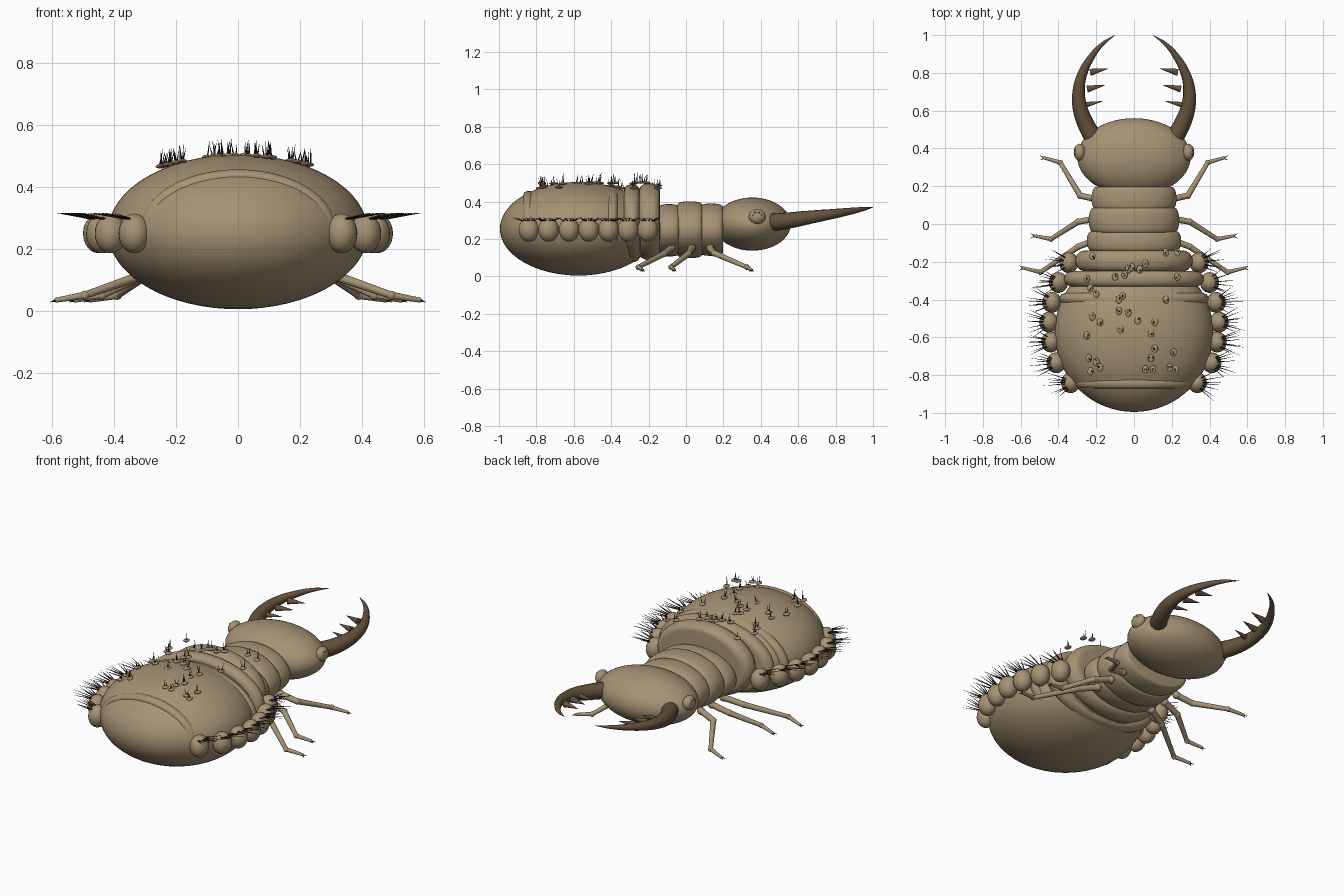
import bpy, bmesh, math, random
from mathutils import Vector, Matrix

if "Cube" in bpy.data.objects:
    bpy.data.objects.remove(bpy.data.objects["Cube"])

random.seed(4)


def material(name, rgb):
    m = bpy.data.materials.new(name)
    m.diffuse_color = (*rgb, 1)
    m.use_nodes = True
    m.node_tree.nodes["Principled BSDF"].inputs["Base Color"].default_value = m.diffuse_color
    return m


TAN = material("tan shell", (0.38, 0.29, 0.175))
BROWN = material("brown jaw", (0.13, 0.085, 0.048))
DARK = material("dark bristle", (0.035, 0.024, 0.016))


def finish(name, bm, mat):
    me = bpy.data.meshes.new(name)
    bmesh.ops.recalc_face_normals(bm, faces=bm.faces)
    bm.to_mesh(me)
    bm.free()
    me.materials.append(mat)
    ob = bpy.data.objects.new(name, me)
    bpy.context.collection.objects.link(ob)
    bpy.context.view_layer.objects.active = ob
    ob.select_set(True)
    bpy.ops.object.shade_smooth_by_angle(angle=math.radians(50))
    ob.select_set(False)
    return ob


def ball(bm, c, r, seg=24):
    mat = Matrix.Translation(c) @ Matrix.Diagonal((*r, 1))
    bmesh.ops.create_uvsphere(bm, u_segments=seg, v_segments=seg // 2, radius=1, matrix=mat)


def rod(bm, a, b, r1, r2, seg=10):
    a, b = Vector(a), Vector(b)
    d = b - a
    mat = Matrix.Translation((a + b) / 2) @ d.to_track_quat('Z', 'Y').to_matrix().to_4x4()
    bmesh.ops.create_cone(bm, cap_ends=True, segments=seg, radius1=r1, radius2=r2,
                          depth=d.length, matrix=mat)


def barrel(name, y, half, rx, rz, cz, edge=0.04, seg=64):
    """Rounded disc with its axis along y."""
    bm = bmesh.new()
    prof = [(-half, 0.001)]
    for i in range(17):
        t = math.pi * i / 16
        prof.append((-half * math.cos(t), 1 - edge / rx * (1 - math.sin(t) ** 0.8)))
    prof.append((half, 0.001))
    rings = [[bm.verts.new((rx * k * math.cos(2 * math.pi * j / seg), y + dy,
                            cz + rz * k * math.sin(2 * math.pi * j / seg)))
              for j in range(seg)] for dy, k in prof]
    for p, q in zip(rings, rings[1:]):
        for j in range(seg):
            n = (j + 1) % seg
            bm.faces.new((p[j], p[n], q[n], q[j]))
    return finish(name, bm, TAN)


# abdomen and its raised segment rings
bm = bmesh.new()
ball(bm, (0, -0.575, 0.255), (0.42, 0.42, 0.25), 64)
finish("abdomen", bm, TAN)
for i, (y, half, rx, rz, cz) in enumerate([
        (-0.195, 0.055, 0.31, 0.205, 0.293), (-0.29, 0.042, 0.37, 0.208, 0.284),
        (-0.395, 0.03, 0.395, 0.215, 0.265), (-0.84, 0.03, 0.315, 0.19, 0.267)]):
    barrel(f"abdomen_ring_{i + 1}", y, half, rx, rz, cz, 0.06 if i < 2 else 0.04)

# thorax
barrel("thorax_rear", -0.09, 0.052, 0.25, 0.14, 0.247, 0.03)
barrel("thorax_middle", 0.02, 0.066, 0.24, 0.152, 0.25, 0.03)
barrel("thorax_front", 0.135, 0.062, 0.225, 0.14, 0.25, 0.03)

# head
bm = bmesh.new()
ball(bm, (0, 0.355, 0.28), (0.30, 0.205, 0.142), 56)
finish("head", bm, TAN)

# lobes along the flanks, each with a fan of bristles
LOBES = [(0.335, -0.84), (0.412, -0.735), (0.44, -0.625), (0.45, -0.52),
         (0.435, -0.415), (0.40, -0.31), (0.345, -0.205)]
LEGS = {"front": [(0.19, 0.13, 0.15), (0.285, 0.15, 0.125), (0.39, 0.325, 0.05), (0.475, 0.35, 0.035)],
        "middle": [(0.19, 0.03, 0.15), (0.295, 0.012, 0.12), (0.44, -0.08, 0.05), (0.525, -0.063, 0.035)],
        "rear": [(0.19, -0.08, 0.15), (0.295, -0.12, 0.12), (0.495, -0.255, 0.05), (0.585, -0.233, 0.035)]}
JAW = [(0.215, 0.455, 0.29), (0.26, 0.54, 0.298), (0.287, 0.62, 0.31), (0.293, 0.70, 0.322),
       (0.275, 0.79, 0.335), (0.225, 0.885, 0.35), (0.165, 0.955, 0.362), (0.10, 1.0, 0.37)]
JAW_R = [0.048, 0.044, 0.039, 0.033, 0.026, 0.018, 0.010, 0.001]

for side, s in (("left", -1), ("right", 1)):
    def P(p):
        return Vector((p[0] * s, p[1], p[2]))

    bm, hair = bmesh.new(), bmesh.new()
    for x, y in LOBES:
        ball(bm, P((x, y, 0.25)), (0.051, 0.055, 0.064))
        for k in range(8):
            ang = math.radians(-42 + 84 * k / 7 + random.uniform(-8, 8)) + (y + 0.52) * 0.5
            ln = random.uniform(0.08, 0.13)
            dx, dy = math.cos(ang), math.sin(ang)
            a = (x + 0.025 * dx, y + 0.04 * dy, 0.297)
            rod(hair, P(a), P((a[0] + ln * dx, a[1] + ln * dy * 0.6, 0.316)), 0.0035, 0.0004, 6)
    finish(f"{side}_flank_lobes", bm, TAN)
    finish(f"{side}_flank_bristles", hair, DARK)

    # legs with joints, feet and claws
    for name, pts in LEGS.items():
        bm, claw = bmesh.new(), bmesh.new()
        radii = [0.018, 0.016, 0.012, 0.008]
        for i in range(3):
            rod(bm, P(pts[i]), P(pts[i + 1]), radii[i], radii[i + 1], 14)
        for p, r in zip(pts, (0.022, 0.018, 0.015, 0.009)):
            ball(bm, P(p), (r, r, r), 14)
        for dy in (-0.012, 0.012):
            q = (pts[3][0] + 0.022, pts[3][1] + dy, 0.028)
            rod(claw, P(pts[3]), P(q), 0.005, 0.0008, 6)
        finish(f"{side}_{name}_leg", bm, TAN)
        finish(f"{side}_{name}_claws", claw, DARK)

    # curved tapering jaw
    cu = bpy.data.curves.new("jaw_path", 'CURVE')
    cu.dimensions = '3D'
    cu.bevel_depth = 1.0
    cu.bevel_resolution = 4
    cu.use_fill_caps = True
    sp = cu.splines.new('BEZIER')
    sp.bezier_points.add(len(JAW) - 1)
    sp.resolution_u = 6
    for bp, p, r in zip(sp.bezier_points, JAW, JAW_R):
        bp.co, bp.radius = P(p), r
        bp.handle_left_type = bp.handle_right_type = 'AUTO'
    tmp = bpy.data.objects.new("jaw_path", cu)
    bpy.context.collection.objects.link(tmp)
    dg = bpy.context.evaluated_depsgraph_get()
    me = bpy.data.meshes.new_from_object(tmp.evaluated_get(dg))
    bpy.data.objects.remove(tmp)
    me.materials.clear()
    bm = bmesh.new()
    bm.from_mesh(me)
    finish(f"{side}_jaw", bm, BROWN)

    # jaw teeth
    bm = bmesh.new()
    for x, y, z, r in ((0.262, 0.63, 0.312, 0.016), (0.248, 0.715, 0.324, 0.019), (0.232, 0.803, 0.335, 0.019)):
        rod(bm, P((x, y, z)), P((x - 0.095, y + 0.02, z + 0.004)), r, 0.001, 12)
    finish(f"{side}_jaw_teeth", bm, BROWN)

    # eye with small dark facets
    bm, facet = bmesh.new(), bmesh.new()
    ball(bm, P((0.287, 0.38, 0.32)), (0.032, 0.045, 0.041))
    for k in range(6):
        t = k * math.pi / 3
        ball(facet, P((0.309, 0.38 + 0.02 * math.cos(t), 0.328 + 0.014 * math.sin(t))), (0.007, 0.008, 0.008), 10)
    finish(f"{side}_eye", bm, TAN)
    finish(f"{side}_eye_facets", facet, BROWN)

# bristle tufts on the back: x, y in hundredths
TUFTS = [(-22, -17), (6, -21), (17, -15), (23, -15), (-1, -23), (3, -24), (-3, -24), (-10, -28),
         (-5, -27), (23, -28), (-25, -29), (-23, -34), (-20, -37), (17, -40), (-8, -40), (-6, -38),
         (-8, -46), (-3, -47), (-22, -49), (-18, -52), (2, -51), (11, -52), (-7, -56), (-25, -59),
         (9, -58), (11, -66), (21, -68), (9, -71), (-24, -71), (-20, -73), (-18, -76), (-23, -78),
         (6, -77), (10, -77), (19, -76), (22, -77)]
bm, hair = bmesh.new(), bmesh.new()
for tx, ty in TUFTS:
    x, y = tx / 100, ty / 100
    z = 0.503 - 0.58 * x * x
    ball(bm, (x, y, z), (0.017, 0.022, 0.007), 14)
    for k in range(2):
        a = Vector((x + random.uniform(-0.006, 0.006), y + random.uniform(-0.008, 0.008), z))
        tip = a + Vector((random.uniform(-0.012, 0.012), random.uniform(-0.012, 0.012), random.uniform(0.035, 0.056)))
        rod(hair, a, tip, 0.003, 0.0004, 6)
finish("back_tuft_bases", bm, TAN)
finish("back_tuft_bristles", hair, DARK)
